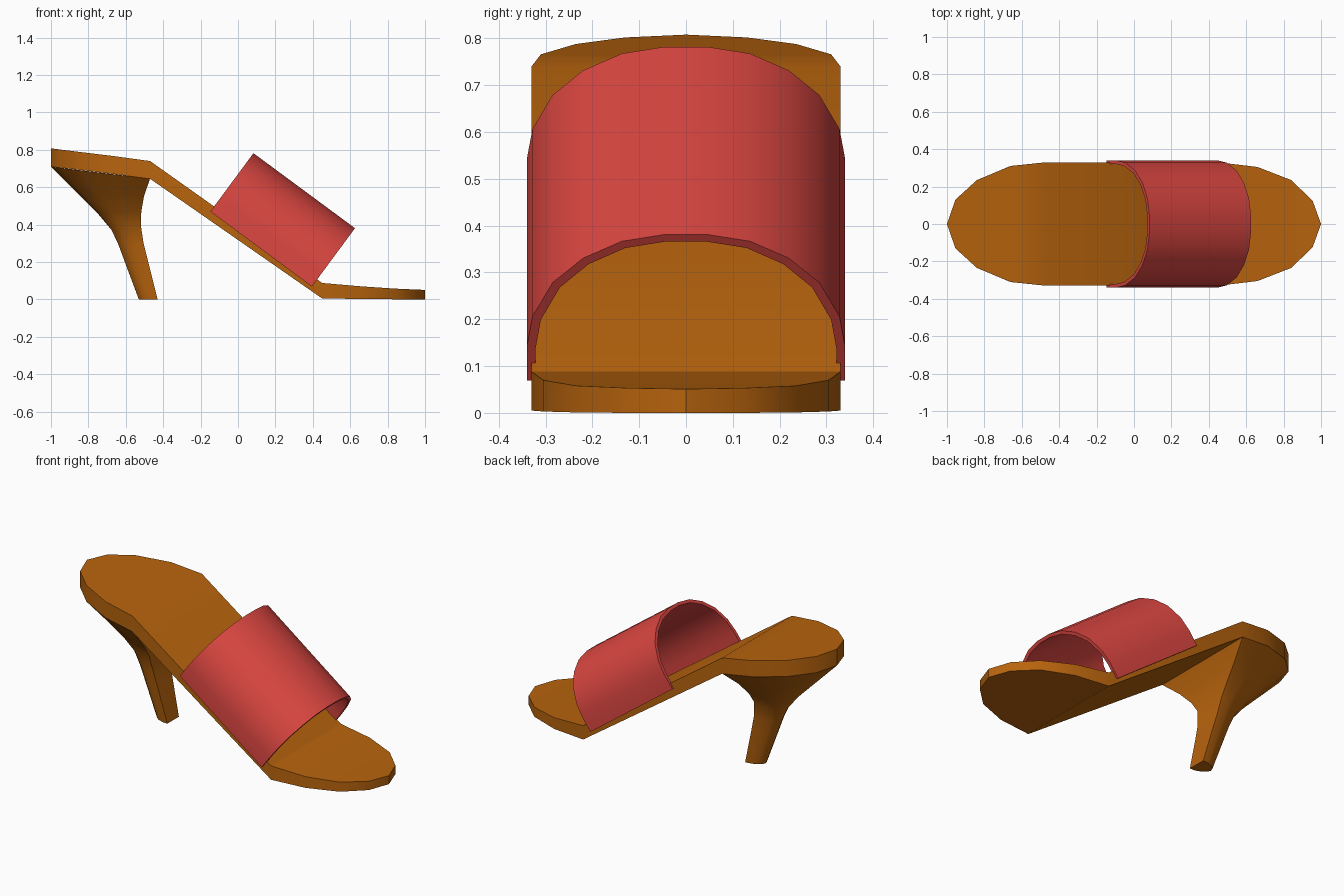
import bpy
import bmesh
from mathutils import Vector

cube = bpy.data.objects.get("Cube")
if cube:
    bpy.data.objects.remove(cube, do_unlink=True)


def make_material(name, colour):
    mat = bpy.data.materials.new(name)
    mat.use_nodes = True
    mat.diffuse_color = colour
    mat.node_tree.nodes["Principled BSDF"].inputs["Base Color"].default_value = colour
    return mat


brown = make_material("tan brown leather", (0.48, 0.127, 0.004, 1))
red = make_material("red strap leather", (0.71, 0.062, 0.053, 1))


def loft(name, rings, mat):
    """Skin closed rings of equal point count, cap the ends, smooth by angle."""
    bm = bmesh.new()
    loops = [[bm.verts.new(p) for p in ring] for ring in rings]
    for a, b in zip(loops, loops[1:]):
        for i in range(len(a)):
            j = (i + 1) % len(a)
            bm.faces.new((a[i], a[j], b[j], b[i]))
    bm.faces.new(loops[0])
    bm.faces.new(loops[-1])
    bmesh.ops.remove_doubles(bm, verts=bm.verts, dist=0.0005)
    bmesh.ops.dissolve_degenerate(bm, edges=bm.edges, dist=0.0005)
    bmesh.ops.recalc_face_normals(bm, faces=bm.faces)
    mesh = bpy.data.meshes.new(name)
    bm.to_mesh(mesh)
    bm.free()
    obj = bpy.data.objects.new(name, mesh)
    bpy.context.collection.objects.link(obj)
    mesh.materials.append(mat)
    bpy.ops.object.select_all(action="DESELECT")
    obj.select_set(True)
    bpy.context.view_layer.objects.active = obj
    bpy.ops.object.shade_smooth_by_angle()
    return obj


# Sole: x, half width, top height, bottom height
stations = [
    (-1.0, 0.0, 0.808, 0.71), (-0.955, 0.13, 0.802, 0.705),
    (-0.84, 0.235, 0.788, 0.692), (-0.66, 0.31, 0.766, 0.67),
    (-0.47, 0.33, 0.74, 0.645), (0.45, 0.33, 0.088, 0.005),
    (0.66, 0.305, 0.07, 0.003), (0.84, 0.235, 0.058, 0.001),
    (0.955, 0.125, 0.053, 0), (1.0, 0.0, 0.051, 0),
]
loft("sole", [[(x, -w, t), (x, w, t), (x, w, b), (x, -w, b)]
              for x, w, t, b in stations], brown)

# Heel: D-shaped section with a flat front, tapering to the tip
half = [(0, 1), (0.36, 0.94), (0.7, 0.71), (0.915, 0.39)]
section = half + [(1, 0)] + [(u, -v) for u, v in reversed(half)]
# front x, front z, back x, back z, half width
levels = [
    (-0.47, 0.646, -1.0, 0.71, 0.33), (-0.502, 0.555, -0.865, 0.575, 0.225),
    (-0.517, 0.47, -0.75, 0.46, 0.145), (-0.52, 0.4, -0.675, 0.37, 0.098),
    (-0.505, 0.3, -0.638, 0.29, 0.08), (-0.48, 0.2, -0.605, 0.2, 0.07),
    (-0.43, 0, -0.53, 0, 0.055),
]
loft("heel", [[(fx + (bx - fx) * u, w * v, fz + (bz - fz) * u) for u, v in section]
              for fx, fz, bx, bz, w in levels], brown)

# Strap: thin arch swept along the slope of the sole
side = [(0.34, 0), (0.34, 0.09), (0.328, 0.17), (0.285, 0.26),
        (0.22, 0.325), (0.137, 0.37), (0.045, 0.388)]
outer = side + [(-y, h) for y, h in reversed(side)]
inner = [(y * 0.945, h * 0.952) for y, h in reversed(outer)]
back, front = Vector((-0.148, 0, 0.47)), Vector((0.395, 0, 0.069))
along = (front - back).normalized()
up = Vector((-along.z, 0, along.x))
loft("strap", [[end + up * h + Vector((0, y, 0)) for y, h in outer + inner]
               for end in (back, front)], red)
